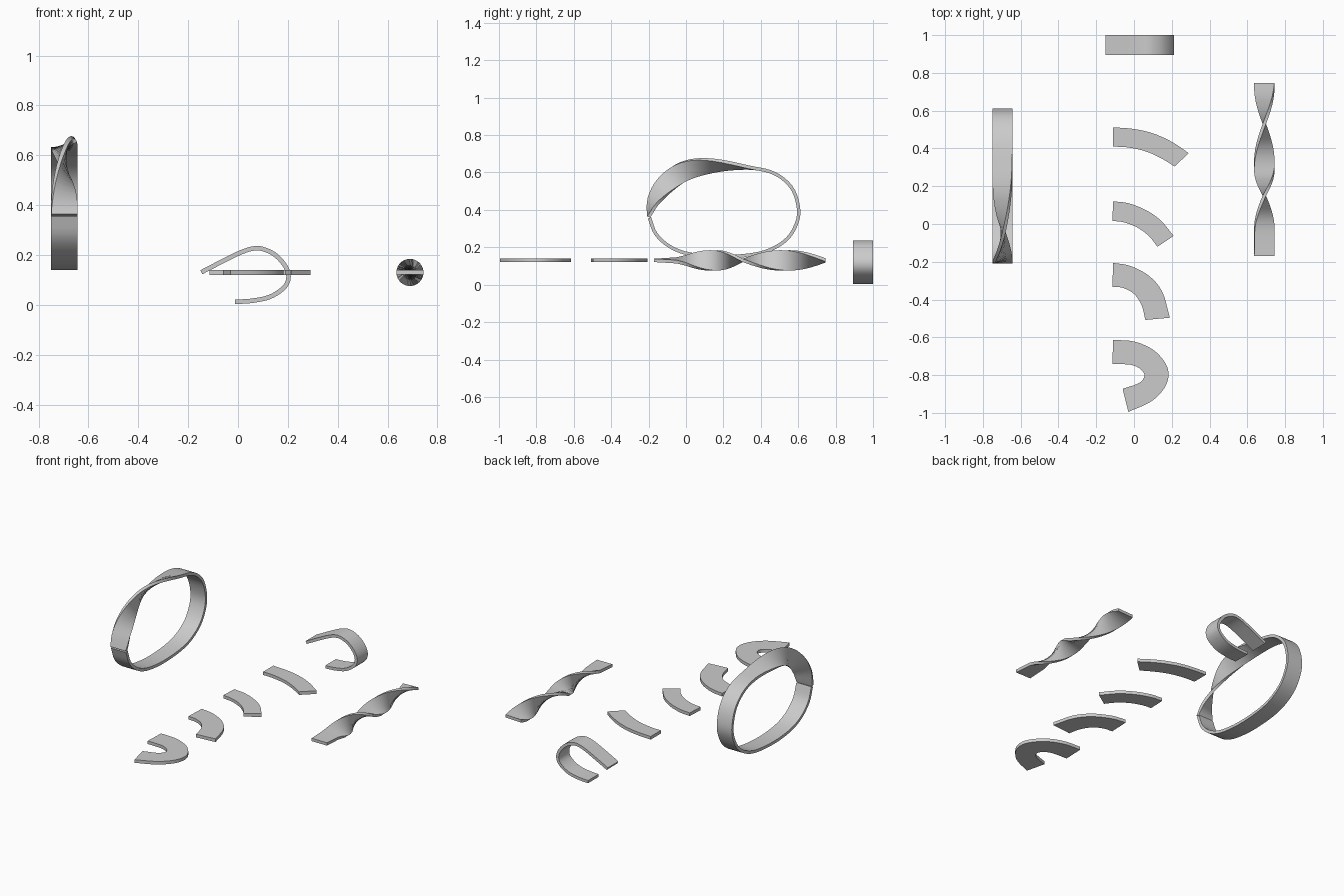
import bpy
import math
from mathutils import Vector

if "Cube" in bpy.data.objects:
    bpy.data.objects.remove(bpy.data.objects["Cube"])


def spline(points, count):
    """Smooth curve through the points, resampled at even spacing."""
    p = [Vector(q) for q in points]
    p = [2 * p[0] - p[1]] + p + [2 * p[-1] - p[-2]]
    dense = []
    for i in range(1, len(p) - 2):
        a, b, c, d = p[i - 1:i + 3]
        for k in range(20):
            t = k / 20
            dense.append(0.5 * (2 * b + (c - a) * t + (2 * a - 5 * b + 4 * c - d) * t**2
                                + (3 * b - a - 3 * c + d) * t**3))
    dense.append(p[-2])
    dist = [0.0]
    for a, b in zip(dense, dense[1:]):
        dist.append(dist[-1] + (b - a).length)
    out, j = [], 0
    for i in range(count + 1):
        s = dist[-1] * i / count
        while j < len(dense) - 2 and dist[j + 1] < s:
            j += 1
        out.append(dense[j].lerp(dense[j + 1], (s - dist[j]) / (dist[j + 1] - dist[j])))
    return out


def build_strip(name, rings):
    """Closed solid through a row of four-cornered sections."""
    verts = [v for r in rings for v in r]
    n = len(rings)
    faces = [(4 * i + k, 4 * i + (k + 1) % 4, 4 * i + 4 + (k + 1) % 4, 4 * i + 4 + k)
             for i in range(n - 1) for k in range(4)]
    faces += [(3, 2, 1, 0), tuple(range(4 * n - 4, 4 * n))]
    mesh = bpy.data.meshes.new(name)
    mesh.from_pydata(verts, [], faces)
    obj = bpy.data.objects.new(name, mesh)
    bpy.context.collection.objects.link(obj)
    bpy.ops.object.select_all(action='DESELECT')
    obj.select_set(True)
    bpy.context.view_layer.objects.active = obj
    bpy.ops.object.mode_set(mode='EDIT')
    bpy.ops.mesh.select_all(action='SELECT')
    bpy.ops.mesh.normals_make_consistent(inside=False)
    bpy.ops.object.mode_set(mode='OBJECT')
    bpy.ops.object.shade_smooth_by_angle(angle=math.radians(30))


def sweep(name, path, side, width, thick, twist=lambda t: 0):
    """Flat bar along a path, turned about the path by twist(t) degrees."""
    rings, n = [], len(path) - 1
    for i, c in enumerate(path):
        tan = (path[min(i + 1, n)] - path[max(i - 1, 0)]).normalized()
        out = tan.cross(side)
        a = math.radians(twist(i / n))
        w = side * math.cos(a) + out * math.sin(a)
        h = tan.cross(w) * thick / 2
        w = w * width / 2
        rings.append([c + w + h, c - w + h, c - w - h, c + w - h])
    build_strip(name, rings)


X, Y = Vector((1, 0, 0)), Vector((0, 1, 0))

# Upright loop whose last third makes a half twist
loop = [(-.195, .357), (-.16, .27), (-.08, .2), (.03, .162), (.2, .149), (.4, .17),
        (.53, .235), (.592, .33), (.6, .42), (.56, .525), (.46, .6), (.3, .63),
        (.13, .635), (0, .61), (-.1, .545), (-.17, .455), (-.2, .362)]
sweep("half_twist_loop", spline([(-.697, y, z) for y, z in loop], 90), X, .105, .018,
      lambda t: 180 * max(0, (t - .66) / .34) ** 1.4)

# Straight bar with a full twist
keys = [(-.17, 0), (-.05, 8), (0, 22), (.15, 90), (.303, 180), (.53, 270), (.747, 358)]


def bar_twist(t):
    y = -.17 + .917 * t
    for (a, u), (b, v) in zip(keys, keys[1:]):
        if y <= b:
            return u + (v - u) * (y - a) / (b - a)
    return keys[-1][1]


sweep("twisted_bar", spline([(.69, -.17, .13), (.69, .29, .13), (.69, .747, .13)], 70),
      X, .107, .018, bar_twist)

# Strip curled upward
curl = [(-.012, .012), (.06, .017), (.13, .033), (.185, .07), (.203, .11), (.19, .155),
        (.15, .2), (.1, .224), (.06, .226), (.01, .21), (-.06, .176), (-.147, .131)]
sweep("curled_strip", spline([(x, .947, z) for x, z in curl], 48), Y, .106, .018)

# Flat bars, bent more and more toward the front: outer edge, inner edge
bends = {
    "slight_bend": ([(-.11, .512), (0, .503), (.1, .48), (.2, .435), (.29, .375)],
                    [(-.11, .41), (-.03, .405), (.06, .385), (.14, .35), (.215, .305)]),
    "medium_bend": ([(-.11, .12), (-.03, .11), (.06, .075), (.14, .02), (.21, -.063)],
                    [(-.115, .017), (-.05, .008), (.02, -.02), (.08, -.065), (.124, -.12)]),
    "quarter_bend": ([(-.11, -.206), (-.02, -.222), (.08, -.275), (.15, -.36), (.19, -.496)],
                     [(-.115, -.333), (-.06, -.338), (0, -.37), (.04, -.43), (.06, -.508)]),
    "hook_bend": ([(-.11, -.614), (0, -.622), (.1, -.665), (.165, -.735), (.183, -.8),
                   (.16, -.87), (.09, -.94), (-.03, -.995)],
                  [(-.115, -.741), (-.02, -.745), (.03, -.765), (.055, -.8),
                   (.03, -.84), (-.06, -.873)]),
}
for name, (outer, inner) in bends.items():
    pairs = zip(spline([(x, y, 0) for x, y in outer], 36),
                spline([(x, y, 0) for x, y in inner], 36))
    build_strip(name, [[Vector((o.x, o.y, .12)), Vector((o.x, o.y, .14)),
                        Vector((i.x, i.y, .14)), Vector((i.x, i.y, .12))] for o, i in pairs])
